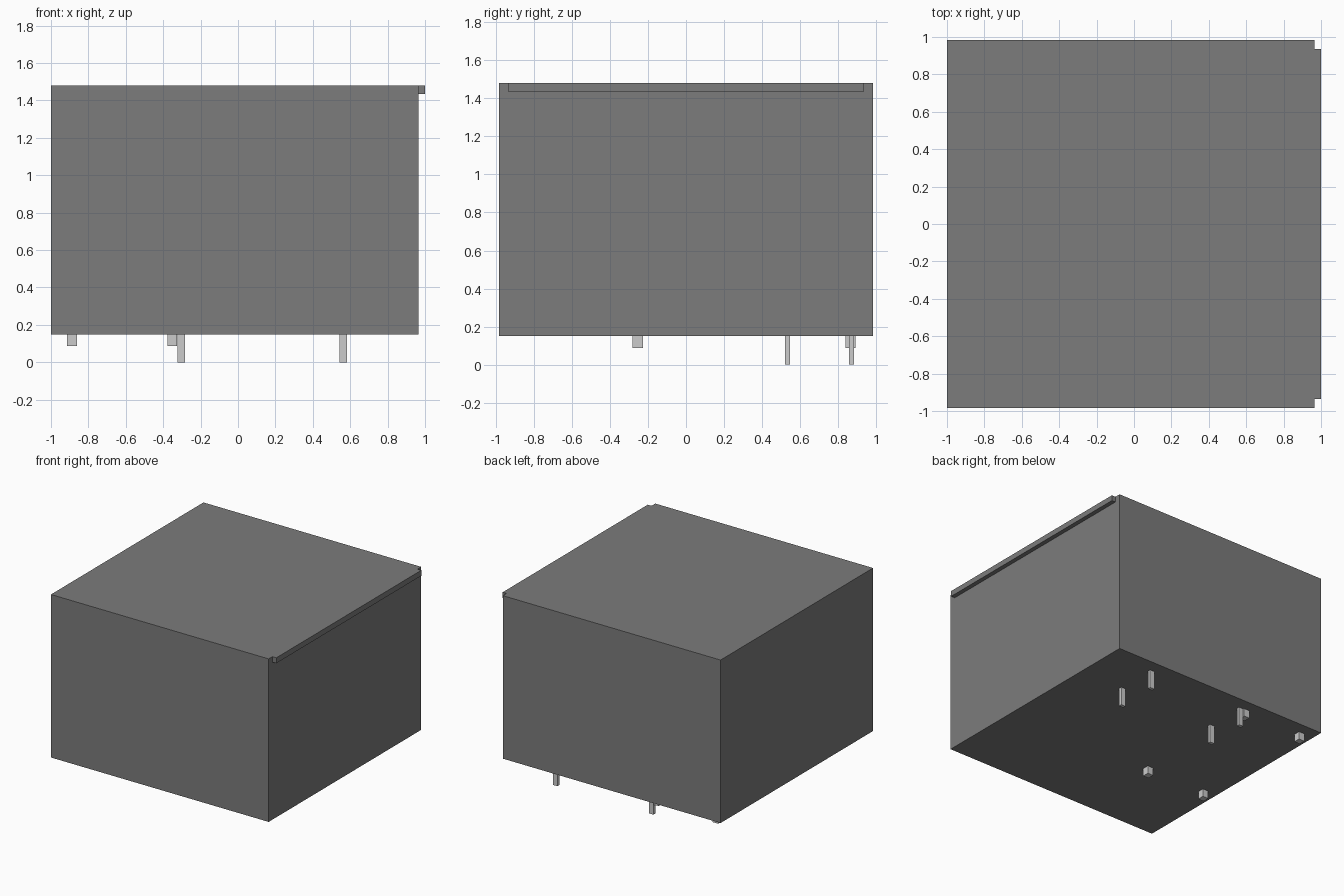
import bpy, bmesh
from mathutils import Vector

if "Cube" in bpy.data.objects:
    bpy.data.objects.remove(bpy.data.objects["Cube"])


def box(name, lo, hi):
    """Axis-aligned box between two corners."""
    lo, hi = Vector(lo), Vector(hi)
    bm = bmesh.new()
    bmesh.ops.create_cube(bm, size=1)
    for v in bm.verts:
        v.co = Vector(a * s for a, s in zip(v.co, hi - lo)) + (lo + hi) / 2
    mesh = bpy.data.meshes.new(name)
    bm.to_mesh(mesh)
    bm.free()
    mat = bpy.data.materials.get(name.split("_")[0])
    if mat:
        mesh.materials.append(mat)
    obj = bpy.data.objects.new(name, mesh)
    bpy.context.collection.objects.link(obj)
    return obj


def material(name, grey):
    bpy.data.materials.new(name).diffuse_color = (grey, grey, grey, 1)


# dark housing, lighter metal contacts
material("housing", 0.2)
material("pin", 0.6)
material("foot", 0.6)

BASE, TOP = 0.15, 1.48

# housing block and the lip along its upper right edge
box("housing_body", (-1, -0.983, BASE), (0.965, 0.983, TOP))
box("housing_lip", (0.965, -0.935, 1.435), (1, 0.935, TOP))

# four long flat contact pins
for i, x in enumerate((-0.304, 0.563)):
    for j, y in enumerate((0.534, 0.87)):
        box(f"pin_{i}{j}", (x - 0.02, y - 0.0135, 0), (x + 0.02, y + 0.0135, BASE))

# four short square stand-off feet
for i, x in enumerate((-0.888, -0.351)):
    for j, y in enumerate((-0.253, 0.865)):
        box(f"foot_{i}{j}", (x - 0.026, y - 0.027, 0.087), (x + 0.026, y + 0.027, BASE))

for m in bpy.data.materials:
    if m.users and not m.is_grease_pencil:
        m.use_nodes = True
        m.node_tree.nodes["Principled BSDF"].inputs["Base Color"].default_value = m.diffuse_color
